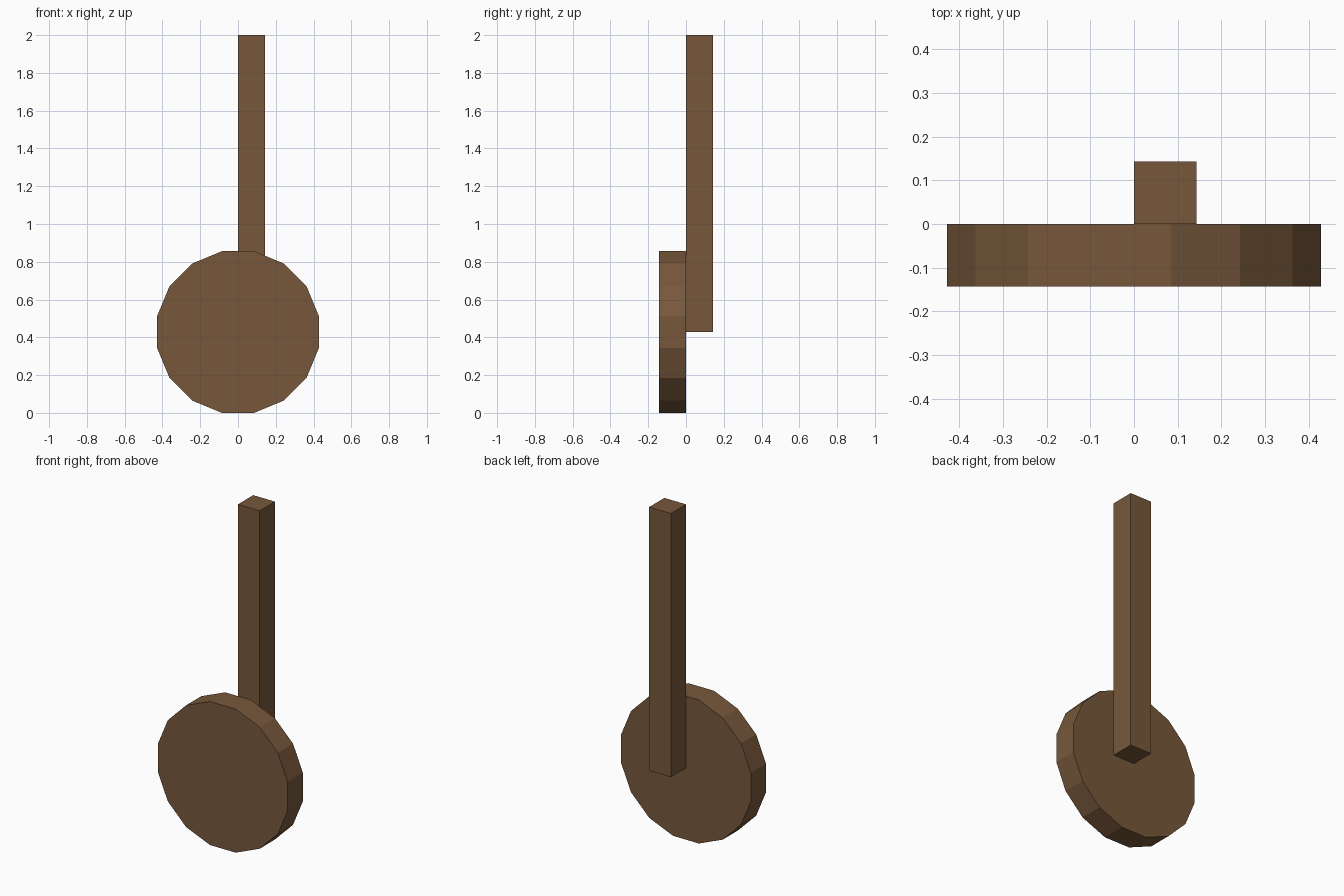
import bpy
import bmesh
from math import pi, sin, cos

cube = bpy.data.objects.get("Cube")
if cube:
    bpy.data.objects.remove(cube, do_unlink=True)

SIDES = 16
THICK = 0.143                      # depth of both disc and post
APOTHEM = 0.428                    # disc centre height, rests on a flat side
RADIUS = APOTHEM / cos(pi / SIDES)

# Brown wood
wood = bpy.data.materials.new("brown_wood")
wood.use_nodes = True
color = (0.185, 0.097, 0.044, 1.0)
wood.diffuse_color = color
bsdf = next(n for n in wood.node_tree.nodes if n.type == 'BSDF_PRINCIPLED')
bsdf.inputs["Base Color"].default_value = color
bsdf.inputs["Roughness"].default_value = 0.8


def slab(name, outline, y0, y1):
    """Extrude an (x, z) outline along y."""
    bm = bmesh.new()
    face = bm.faces.new([bm.verts.new((x, y0, z)) for x, z in outline])
    ext = bmesh.ops.extrude_face_region(bm, geom=[face], use_keep_orig=True)
    moved = [v for v in ext["geom"] if isinstance(v, bmesh.types.BMVert)]
    bmesh.ops.translate(bm, verts=moved, vec=(0, y1 - y0, 0))
    bmesh.ops.recalc_face_normals(bm, faces=bm.faces)
    mesh = bpy.data.meshes.new(name)
    bm.to_mesh(mesh)
    bm.free()
    mesh.materials.append(wood)
    obj = bpy.data.objects.new(name, mesh)
    bpy.context.collection.objects.link(obj)
    return obj


# Round disc in front
angles = [(i + 0.5) * 2 * pi / SIDES for i in range(SIDES)]
slab("disc", [(RADIUS * cos(a), APOTHEM + RADIUS * sin(a)) for a in angles],
     -THICK, 0)

# Square post behind, rising from the disc centre
bottom, top = APOTHEM, 2.0
slab("post", [(0, bottom), (THICK, bottom), (THICK, top), (0, top)], 0, THICK)
